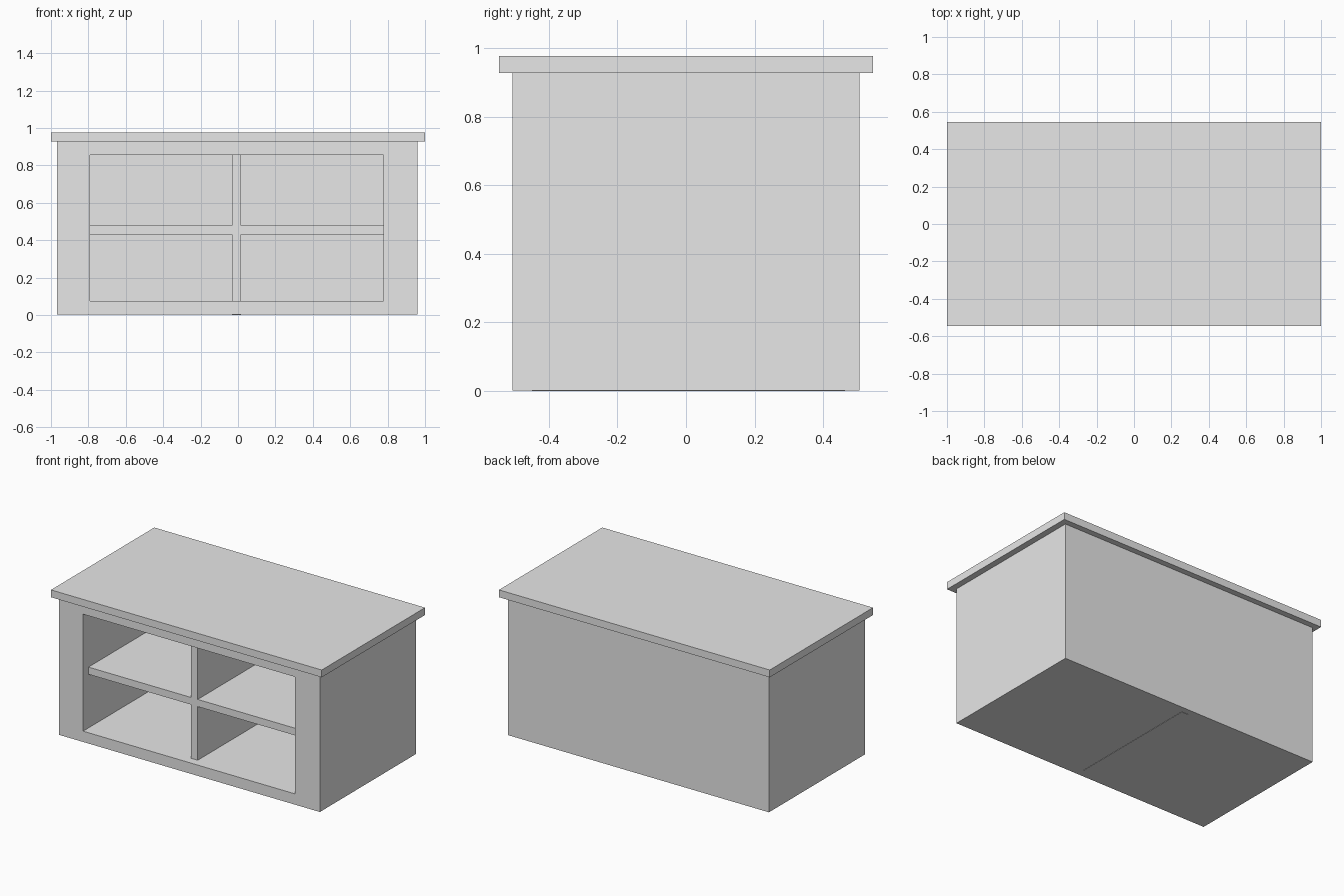
import bpy
import bmesh

if "Cube" in bpy.data.objects:
    bpy.data.objects.remove(bpy.data.objects["Cube"])

grey = bpy.data.materials.new("light_grey")
grey.diffuse_color = (0.8, 0.8, 0.8, 1.0)
grey.use_nodes = True
grey.node_tree.nodes["Principled BSDF"].inputs["Base Color"].default_value = grey.diffuse_color


def finish(name, bm):
    bmesh.ops.recalc_face_normals(bm, faces=bm.faces)
    mesh = bpy.data.meshes.new(name)
    bm.to_mesh(mesh)
    bm.free()
    mesh.materials.append(grey)
    obj = bpy.data.objects.new(name, mesh)
    bpy.context.collection.objects.link(obj)
    return obj


def lofted(name, sections):
    """Skin rectangles (x0, x1, z0, z1, y) in order and cap both ends."""
    bm = bmesh.new()
    rings = [[bm.verts.new((x, y, z)) for x, z in
              ((x0, z0), (x1, z0), (x1, z1), (x0, z1))]
             for x0, x1, z0, z1, y in sections]
    for a, b in zip(rings, rings[1:]):
        for i in range(4):
            j = (i + 1) % 4
            bm.faces.new((a[i], a[j], b[j], b[i]))
    bm.faces.new(rings[0])
    bm.faces.new(rings[-1])
    return finish(name, bm)


def box(name, x0, x1, y0, y1, z0, z1):
    return lofted(name, [(x0, x1, z0, z1, y0), (x0, x1, z0, z1, y1)])


OUTER = (-0.967, 0.959, 0.002, 0.927)   # cabinet outline
HOLE = (-0.79, 0.777, 0.074, 0.855)     # front opening
FRONT, BACK = -0.506, 0.506
INNER_FRONT, INNER_BACK = -0.449, 0.464

# Cabinet: solid back, front rim around the opening, recessed cavity
lofted("cabinet_body", [(*OUTER, BACK), (*OUTER, FRONT),
                        (*HOLE, FRONT), (*HOLE, INNER_BACK)])

# Overhanging worktop
box("top_slab", -1.0, 1.0, -0.545, 0.545, 0.927, 0.976)

# Upright divider, reaching down through the base
DIV = (-0.031, 0.017)
box("divider", *DIV, INNER_FRONT, INNER_BACK, 0.0, HOLE[3])

# Shelf halves on either side of the divider
for name, x0, x1 in (("shelf_left", HOLE[0], DIV[0]),
                     ("shelf_right", DIV[1], HOLE[1])):
    box(name, x0, x1, INNER_FRONT, INNER_BACK, 0.432, 0.48)
